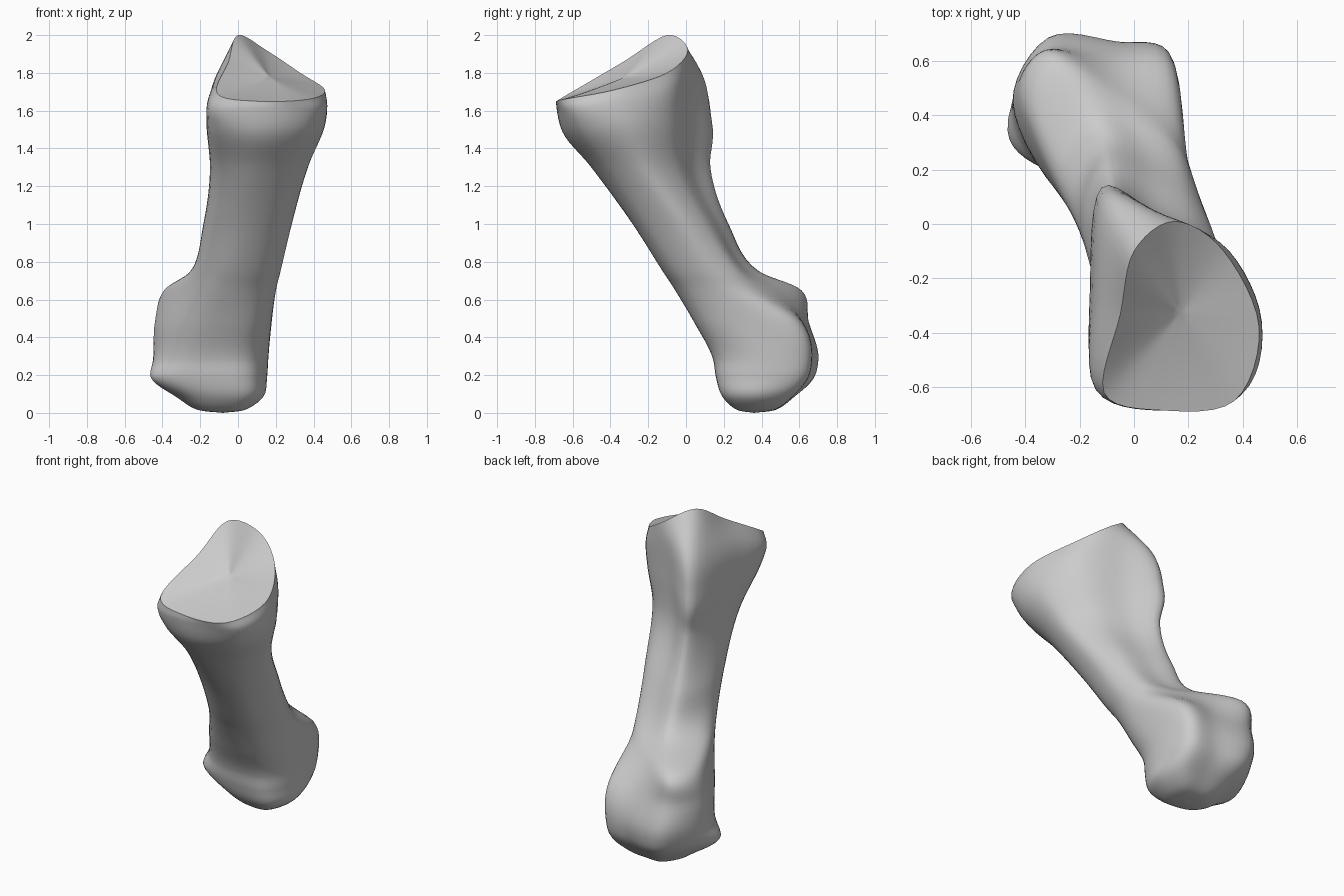
import bpy, bmesh
from mathutils import Vector

if "Cube" in bpy.data.objects:
    bpy.data.objects.remove(bpy.data.objects["Cube"])

AROUND, ALONG = 6, 7   # spline steps between control points


def spline(a, b, c, d, t):
    # Catmull-Rom interpolation between b and c
    return 0.5 * (2 * b + (c - a) * t + (2 * a - 5 * b + 4 * c - d) * t**2
                  + (3 * b - a - 3 * c + d) * t**3)


def smooth_ring(pts):
    n = len(pts)
    return [spline(pts[i - 1], pts[i], pts[(i + 1) % n], pts[(i + 2) % n], k / AROUND)
            for i in range(n) for k in range(AROUND)]


# Each ring: front-left, front, front-right, right, back-right, back, back-left, left
# Flared upper end, tilted rings as x, y, z
base = [
    [(-.11, -.62, 1.69), (.10, -.685, 1.65), (.37, -.65, 1.66), (.46, -.38, 1.71),
     (.33, -.10, 1.80), (.15, .01, 1.92), (0, -.10, 2.0), (-.05, -.33, 1.86)],
    [(-.14, -.61, 1.62), (.10, -.685, 1.61), (.40, -.62, 1.61), (.47, -.37, 1.65),
     (.35, -.10, 1.70), (.12, .03, 1.82), (-.09, .055, 1.79), (-.13, -.31, 1.74)],
    [(-.14, -.56, 1.52), (.09, -.655, 1.49), (.38, -.57, 1.50), (.46, -.33, 1.53),
     (.33, -.09, 1.55), (.10, .03, 1.60), (-.12, .125, 1.54), (-.16, -.25, 1.57)],
]

# Shaft and rounded head: height, then x, y pairs
slices = [
    (1.30, -.12, -.37, .06, -.50, .28, -.43, .37, -.23, .26, -.06, .07, .04, -.09, .125, -.145, -.10),
    (1.00, -.15, -.17, .02, -.28, .20, -.23, .285, -.04, .21, .10, .06, .17, -.10, .22, -.18, .04),
    (.75, -.205, -.01, -.04, -.12, .14, -.08, .225, .10, .17, .26, .02, .33, -.15, .38, -.25, .19),
    (.65, -.24, .055, -.05, -.055, .12, -.01, .20, .16, .15, .35, -.07, .50, -.30, .61, -.39, .42),
    (.48, -.29, .13, -.06, .045, .10, .085, .175, .27, .14, .58, -.08, .62, -.33, .64, -.44, .44),
    (.28, -.34, .21, -.08, .145, .08, .185, .158, .38, .12, .635, -.06, .67, -.31, .685, -.45, .43),
    (.19, -.37, .225, -.09, .16, .08, .195, .153, .39, .11, .62, -.07, .65, -.29, .66, -.46, .37),
    (.08, -.25, .25, -.08, .20, .065, .22, .13, .37, .08, .53, -.06, .56, -.22, .55, -.32, .38),
]

rings = [[Vector(p) for p in r] for r in base]
for z, *xy in slices:
    rings.append([Vector((xy[i], xy[i + 1], z)) for i in range(0, 16, 2)])
pole = Vector((-.08, .36, 0))
cap = [pole.lerp(p, .6) for p in rings[-1]]
for p in cap:
    p.z = .02
rings += [cap, [pole] * 8]

# Joint surface on top: shallow hollow inside the rim, rounded at the middle
rim = smooth_ring(rings[0])
hollow = Vector((.17, -.33, 1.75))
loops = []
for t in (0, .12, .25, .4, .55, .7, .85):
    loop = [hollow.lerp(p, t) for p in rim]
    for p in loop:
        p.z += .025 * (1 - t) ** 2
    loops.append(loop)

# Loft lengthwise with tangents that respect the uneven ring spacing
fine = [smooth_ring(r) for r in rings]
last = len(fine) - 1
step = [sum((p - q).length for p, q in zip(fine[i], fine[i + 1])) for i in range(last)]


def tangents(i):
    if i in (0, last):
        j = min(i, last - 1)
        return [(q - p) / step[j] for p, q in zip(fine[j], fine[j + 1])]
    h, g = step[i - 1], step[i]
    return [((q - p) / h * g + (r - q) / g * h) / (h + g)
            for p, q, r in zip(fine[i - 1], fine[i], fine[i + 1])]


for i in range(last):
    m, n = tangents(i), tangents(i + 1)
    for k in range(ALONG):
        t = k / ALONG
        loops.append([p * (2 * t**3 - 3 * t**2 + 1) + q * (3 * t**2 - 2 * t**3)
                      + (u * (t**3 - 2 * t**2 + t) + v * (t**3 - t**2)) * step[i]
                      for p, q, u, v in zip(fine[i], fine[i + 1], m, n)])
loops.append(fine[-1])

bm = bmesh.new()
grid = [[bm.verts.new(p) for p in loop] for loop in loops]
for u, v in zip(grid, grid[1:]):
    for j in range(len(u)):
        k = (j + 1) % len(u)
        bm.faces.new((u[j], v[j], v[k], u[k]))
bmesh.ops.remove_doubles(bm, verts=bm.verts, dist=.0005)
bmesh.ops.recalc_face_normals(bm, faces=bm.faces)
mesh = bpy.data.meshes.new("foot_bone")
bm.to_mesh(mesh)
bm.free()
bone = bpy.data.objects.new("foot_bone", mesh)
bpy.context.collection.objects.link(bone)
bpy.context.view_layer.objects.active = bone
bone.select_set(True)
bpy.ops.object.shade_smooth_by_angle(angle=.8)
